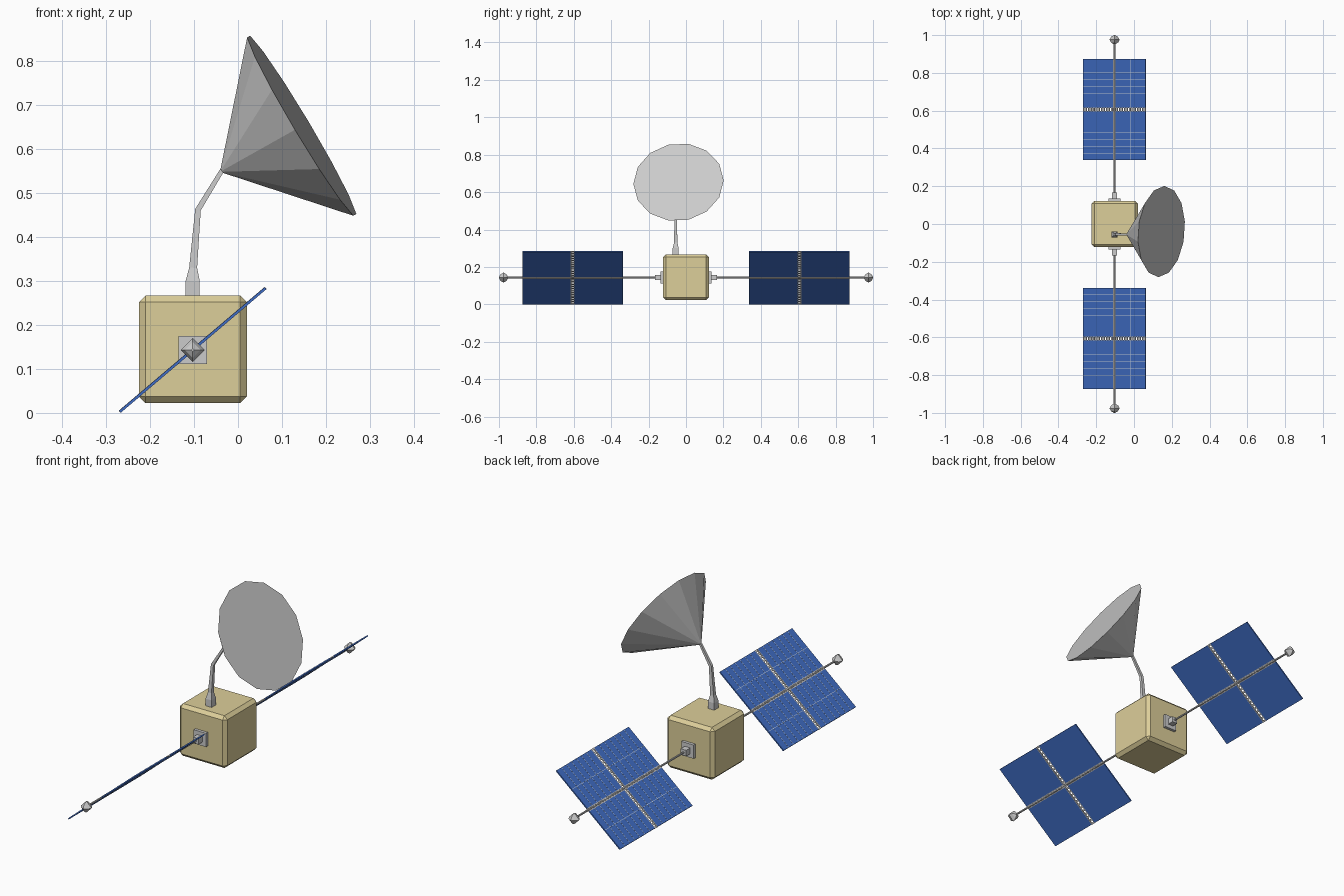
import bpy, bmesh
from math import sin, cos, pi, radians
from mathutils import Vector, Matrix

if "Cube" in bpy.data.objects:
    bpy.data.objects.remove(bpy.data.objects["Cube"])

CX, CZ = -0.103, 0.143          # wing axis
TILT = radians(-40.3)           # panels rise toward +x


def material(name, rgb):
    m = bpy.data.materials.new(name)
    m.diffuse_color = (*rgb, 1)
    m.use_nodes = True
    m.node_tree.nodes["Principled BSDF"].inputs["Base Color"].default_value = m.diffuse_color
    return m


gold = material("gold_foil", (0.72, 0.62, 0.32))
blue = material("solar_blue", (0.05, 0.15, 0.55))
pale = material("cell_line", (0.6, 0.68, 0.78))


def finish(name, bm, mat=None, matrix=None):
    bmesh.ops.recalc_face_normals(bm, faces=bm.faces)
    me = bpy.data.meshes.new(name)
    bm.to_mesh(me)
    bm.free()
    ob = bpy.data.objects.new(name, me)
    bpy.context.collection.objects.link(ob)
    if mat:
        me.materials.append(mat)
    if matrix:
        ob.matrix_world = matrix
    return ob


def add_box(bm, lo, hi):
    lo, hi = Vector(lo), Vector(hi)
    m = Matrix.Translation((lo + hi) / 2) @ Matrix.Diagonal((*(hi - lo), 1))
    bmesh.ops.create_cube(bm, size=1, matrix=m)


def loft(bm, rings):
    """Skin a list of equally long rings and cap both ends."""
    vs = [[bm.verts.new(p) for p in r] for r in rings]
    n = len(vs[0])
    for a, b in zip(vs, vs[1:]):
        for i in range(n):
            bm.faces.new((a[i], a[(i + 1) % n], b[(i + 1) % n], b[i]))
    bm.faces.new(vs[0][::-1])
    bm.faces.new(vs[-1])


# Chamfered cube body
bm = bmesh.new()
add_box(bm, (-0.225, -0.1225, 0.022), (0.02, 0.1225, 0.267))
bmesh.ops.bevel(bm, geom=bm.edges[:], offset=0.015, segments=1, affect='EDGES')
finish("body", bm, gold)

# Antenna mast: square sections along a bent path (x, z, half width)
bm = bmesh.new()
path = [(-0.103, 0.262, 0.016), (-0.103, 0.300, 0.016), (-0.102, 0.330, 0.009),
        (-0.091, 0.462, 0.0065), (-0.036, 0.552, 0.005)]
lean = [0, 0, 0.03, 0.3, 0.55]
loft(bm, [[(x + sx * h * cos(t), -0.055 + sy * h, z - sx * h * sin(t))
           for sx, sy in ((-1, -1), (1, -1), (1, 1), (-1, 1))]
          for (x, z, h), t in zip(path, lean)])
finish("antenna_mast", bm)

# Closed conical dish, low-poly rim
bm = bmesh.new()
n = Vector((0.859, -0.075, 0.512)).normalized()
u = Vector((0, 1, 0)) - n * n.y
u.normalize()
v = n.cross(u)
c, R, N = Vector((0.145, -0.04, 0.653)), 0.242, 14
rim = [bm.verts.new(c + R * (cos(a) * u + sin(a) * v))
       for a in (2 * pi * i / N for i in range(N))]
apex = bm.verts.new((-0.041, -0.055, 0.548))
for i in range(N):
    bm.faces.new((apex, rim[i], rim[(i + 1) % N]))
bm.faces.new(rim)
finish("dish", bm)

# Wings: modelled around the wing axis, one on each side
Y0, Y1, YM, L, T = 0.338, 0.873, 0.606, 0.217, 0.003
GX, GY = 0.008, 0.011           # half widths of the dividing strips
for side, label in ((1, "back"), (-1, "front")):
    place = Matrix.Translation((CX, 0, CZ)) @ Matrix.Diagonal((1, side, 1, 1))
    tilted = place @ Matrix.Rotation(TILT, 4, 'Y')

    def wing_part(name, boxes, mat=None, frame=tilted):
        b = bmesh.new()
        for lo, hi in boxes:
            add_box(b, lo, hi)
        b.transform(frame)
        return finish(f"{label}_{name}", b, mat)

    # Square mount plate and boss on the body
    wing_part("mount", [((-0.032, 0.12, -0.032), (0.032, 0.136, 0.032)),
                        ((-0.014, 0.134, -0.014), (0.014, 0.166, 0.014))], None, place)

    # Four solar panels per wing
    quads = [(x0, x1, y0, y1) for x0, x1 in ((-L, -GX), (GX, L))
             for y0, y1 in ((Y0, YM - GY), (YM + GY, Y1))]
    wing_part("solar_panels", [((x0, y0, -T), (x1, y1, T)) for x0, x1, y0, y1 in quads], blue)

    # Thin cell lines on the upper face
    lines, w, top = [], 0.0009, T + 0.0006
    for x0, x1, y0, y1 in quads:
        xm = (x0 + x1) / 2
        lines.append(((xm - w, y0, T - 0.001), (xm + w, y1, top)))
        for k in range(1, 7):
            y = y0 + (y1 - y0) * k / 7
            lines.append(((x0, y - w, T - 0.001), (x1, y + w, top)))
    wing_part("cell_lines", lines, pale)

    # Ladder-like frame between the panels: rails and rungs
    frame = []
    for s in (-1, 1):
        e = s * (GX - 0.002)
        frame.append(((e - 0.002, Y0, -T), (e + 0.002, Y1, T)))
        e = YM + s * (GY - 0.002)
        frame.append(((-L, e - 0.002, -T), (L, e + 0.002, T)))
    for k in range(25):
        y = Y0 + 0.003 + (Y1 - Y0 - 0.006) * k / 24
        frame.append(((-GX, y - 0.003, -T * 0.7), (GX, y + 0.003, T * 0.7)))
        x = -L + 0.003 + (2 * L - 0.006) * k / 24
        frame.append(((x - 0.004, YM - GY, -T * 0.7), (x + 0.004, YM + GY, T * 0.7)))
    wing_part("panel_frame", frame)

    # Boom running out through the wing
    bm = bmesh.new()
    loft(bm, [[(0.0045 * cos(a), y, 0.0045 * sin(a))
               for a in (pi / 4 * i for i in range(8))] for y in (0.16, 0.965)])
    bm.transform(place)
    finish(f"{label}_boom", bm)

    # Faceted tip at the end of the boom
    bm = bmesh.new()
    loft(bm, [[(r * cos(a), 0.976 + dy, r * sin(a))
               for a in (pi / 2 * i for i in range(4))]
              for dy, r in ((-0.024, 0.005), (-0.015, 0.019), (0, 0.027), (0.015, 0.018), (0.024, 0.003))])
    bm.transform(place)
    finish(f"{label}_boom_tip", bm)
